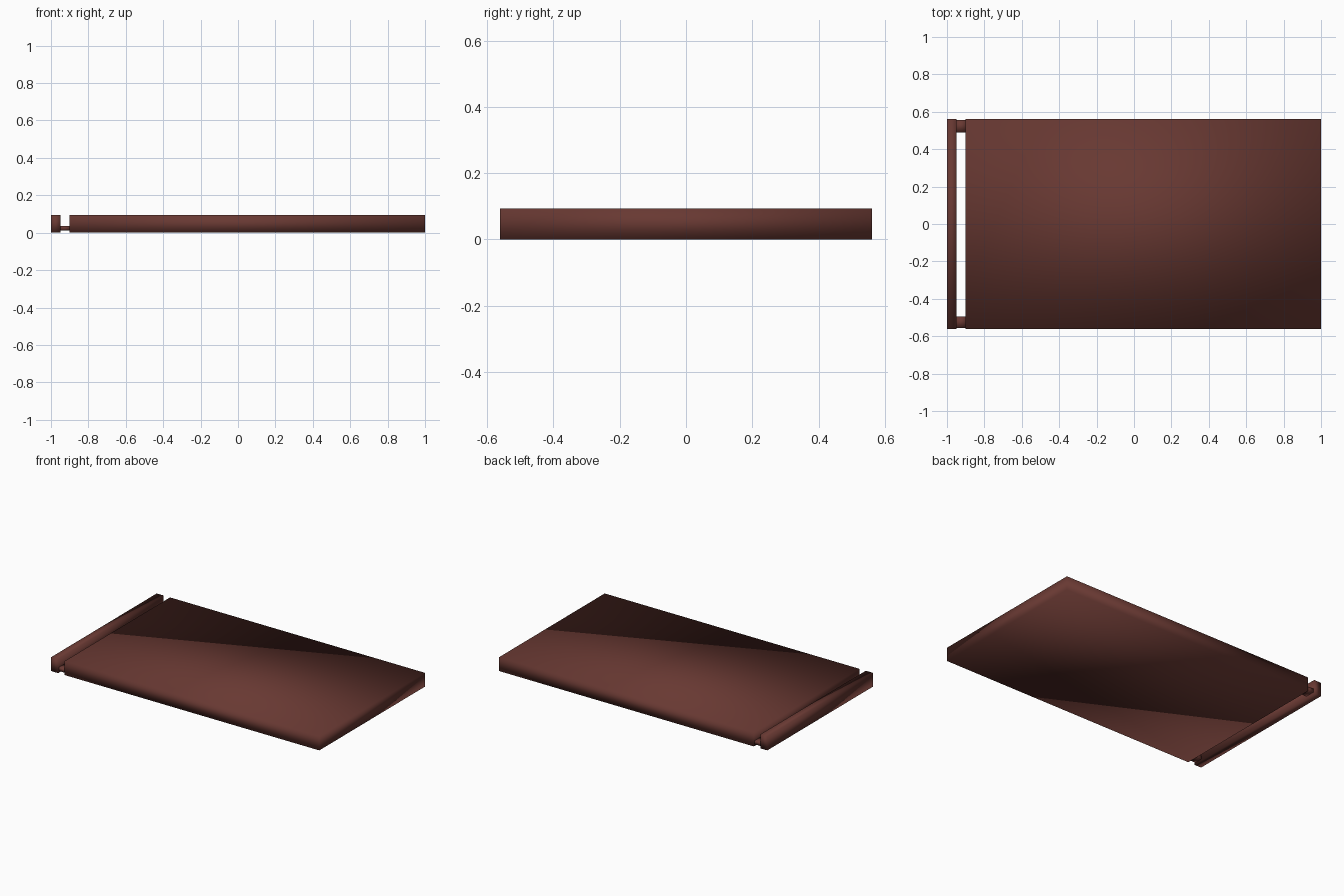
import bpy

if "Cube" in bpy.data.objects:
    bpy.data.objects.remove(bpy.data.objects["Cube"])

brown = bpy.data.materials.new("dark_reddish_brown")
brown.diffuse_color = (0.138, 0.040, 0.032, 1)
brown.use_nodes = True
brown.node_tree.nodes["Principled BSDF"].inputs["Base Color"].default_value = brown.diffuse_color


def box(name, x0, x1, y0, y1, z0, z1):
    """Smooth-shaded box between two corners."""
    bpy.ops.mesh.primitive_cube_add(size=1)
    ob = bpy.context.object
    ob.name = name
    ob.location = ((x0 + x1) / 2, (y0 + y1) / 2, (z0 + z1) / 2)
    ob.scale = (x1 - x0, y1 - y0, z1 - z0)
    bpy.ops.object.transform_apply(location=True, rotation=False, scale=True)
    bpy.ops.object.shade_smooth()
    ob.data.materials.append(brown)
    return ob


# Main slab and the narrow bar along its left end
box("board", -0.9, 1.0, -0.562, 0.562, 0.0, 0.094)
box("end_bar", -1.0, -0.948, -0.562, 0.562, 0.0, 0.094)

# Two thin tabs joining bar and board
box("back_tab", -0.96, -0.89, 0.489, 0.555, 0.012, 0.036)
box("front_tab", -0.96, -0.89, -0.555, -0.495, 0.012, 0.036)
